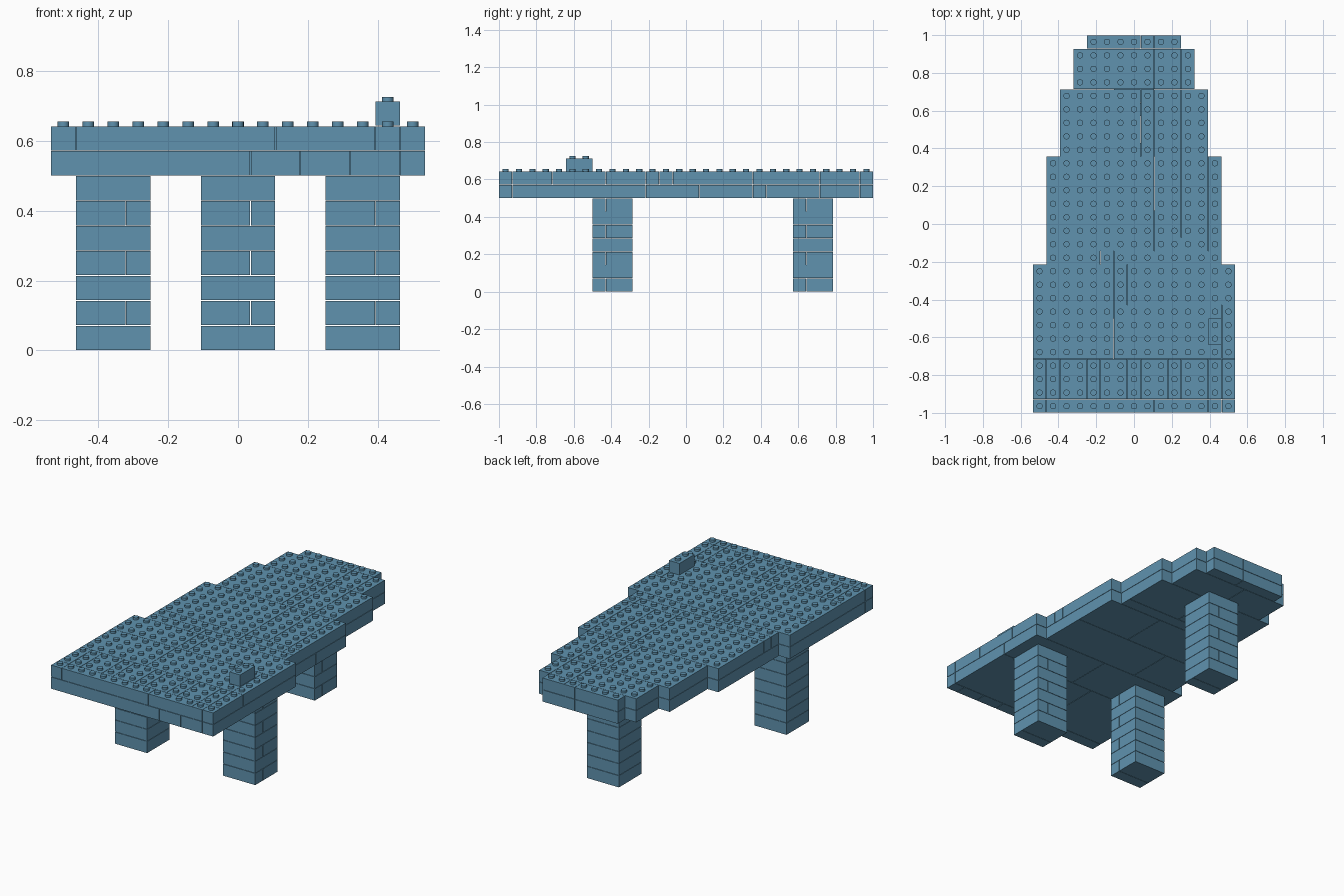
import bpy, bmesh
from mathutils import Matrix

cube = bpy.data.objects.get("Cube")
if cube:
    bpy.data.objects.remove(cube, do_unlink=True)

P = 2 / 28            # one stud pitch, also one brick height
GAP = 0.002           # seam between bricks
COLS, ROWS = 15, 28
STUD_R, STUD_H = 0.0165, 0.012

blue = bpy.data.materials.new("sand blue")
blue.use_nodes = True
blue.diffuse_color = (0.115, 0.29, 0.43, 1)
blue.node_tree.nodes["Principled BSDF"].inputs["Base Color"].default_value = blue.diffuse_color


def brick(bm, c0, c1, r0, r1, layer):
    """Box covering columns c0-c1 and rows r0-r1 of the stud grid."""
    size = ((c1 - c0) * P - GAP, (r1 - r0) * P - GAP, P - GAP)
    centre = ((c0 + c1 - COLS) / 2 * P, (r0 + r1 - ROWS) / 2 * P, (layer + 0.5) * P)
    bmesh.ops.create_cube(bm, size=1, matrix=Matrix.Translation(centre) @ Matrix.Diagonal((*size, 1)))


def stud(bm, c, r, layer):
    """Round stud on top of the brick layer below."""
    centre = ((c + 0.5 - COLS / 2) * P, (r + 0.5 - ROWS / 2) * P, layer * P + STUD_H / 2 - GAP / 2)
    bmesh.ops.create_cone(bm, cap_ends=True, segments=16, radius1=STUD_R, radius2=STUD_R,
                          depth=STUD_H + GAP, matrix=Matrix.Translation(centre))


def finish(bm, name):
    mesh = bpy.data.meshes.new(name)
    bm.to_mesh(mesh)
    bm.free()
    mesh.materials.append(blue)
    obj = bpy.data.objects.new(name, mesh)
    bpy.context.collection.objects.link(obj)
    bpy.ops.object.select_all(action='DESELECT')
    obj.select_set(True)
    bpy.context.view_layer.objects.active = obj
    bpy.ops.object.shade_smooth_by_angle()


def inset(row):
    """Columns missing on each side: the deck steps inwards towards the back."""
    return sum(row >= step for step in (11, 19, 24, 27))


def deck(name, layer, bands):
    """Bands of bricks: first row, end row, columns where the band is split."""
    bm = bmesh.new()
    for r0, r1, splits in bands:
        lo, hi = inset(r0), COLS - inset(r0)
        edges = [lo] + [s for s in splits if lo < s < hi] + [hi]
        for c0, c1 in zip(edges, edges[1:]):
            brick(bm, c0, c1, r0, r1, layer)
    finish(bm, name)


# Three legs with alternating brick bond
for name, col, row in (("front_right_leg", 1, 7), ("front_left_leg", 11, 7), ("back_leg", 6, 22)):
    bm = bmesh.new()
    for layer in range(7):
        if layer % 2:
            brick(bm, col, col + 2, row, row + 3, layer)
            brick(bm, col + 2, col + 3, row, row + 3, layer)
        else:
            brick(bm, col, col + 3, row, row + 1, layer)
            brick(bm, col, col + 3, row + 1, row + 3, layer)
    finish(bm, name)

# Two deck layers
deck("lower_deck", 7, [
    (0, 1, (8, 10, 12, 14)), (1, 7, (6,)), (7, 11, (8,)), (11, 15, (5,)), (15, 19, (9,)),
    (19, 20, (6,)), (20, 24, (8,)), (24, 27, (7,)), (27, 28, (8,))])
deck("upper_deck", 8, [
    (0, 1, (1, 9, 13, 14)), (1, 4, (1, 2, 4, 5, 7, 8, 10, 11, 13, 14)),
    (4, 8, (6, 14)), (8, 11, (6, 7)), (11, 12, (5, 6)), (12, 13, (9, 13)),
    (13, 19, (9, 11, 13)), (19, 24, (8, 9, 11)), (24, 27, (9, 11)), (27, 28, (8, 9))])

# Studs over the whole deck
bm = bmesh.new()
for row in range(ROWS):
    for col in range(inset(row), COLS - inset(row)):
        stud(bm, col, row, 9)
finish(bm, "deck_studs")

# Single small brick standing on the deck
bm = bmesh.new()
brick(bm, 13, 14, 5, 7, 9)
for row in (5, 6):
    stud(bm, 13, row, 10)
finish(bm, "loose_brick")
